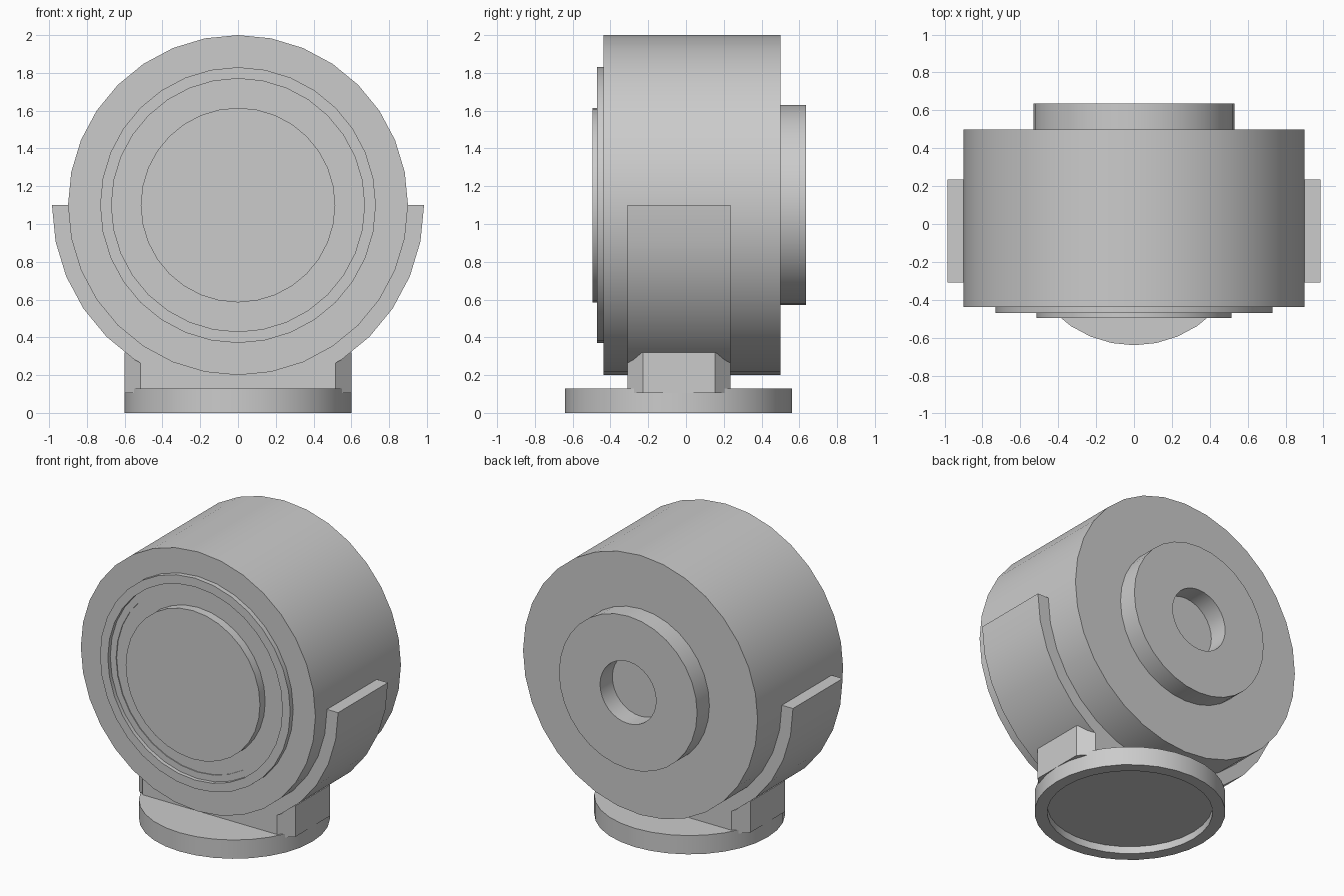
import bpy
import bmesh
from math import cos, sin, pi, radians
from mathutils import Matrix

cube = bpy.data.objects.get("Cube")
if cube:
    bpy.data.objects.remove(cube, do_unlink=True)

grey = bpy.data.materials.new("plain grey")
grey.use_nodes = True
grey.diffuse_color = (0.6, 0.6, 0.6, 1)
grey.node_tree.nodes["Principled BSDF"].inputs["Base Color"].default_value = (0.6, 0.6, 0.6, 1)

AXIS_Z = 1.1          # height of the housing axis
SEGMENTS = 32
TO_Y = Matrix.Translation((0, 0, AXIS_Z)) @ Matrix.Rotation(radians(-90), 4, "X")


def finish(name, bm, matrix=None):
    """Turn a bmesh into a shaded, coloured object."""
    if matrix:
        bm.transform(matrix)
    bmesh.ops.recalc_face_normals(bm, faces=bm.faces)
    mesh = bpy.data.meshes.new(name)
    bm.to_mesh(mesh)
    bm.free()
    mesh.materials.append(grey)
    obj = bpy.data.objects.new(name, mesh)
    bpy.context.collection.objects.link(obj)
    bpy.ops.object.select_all(action="DESELECT")
    obj.select_set(True)
    bpy.context.view_layer.objects.active = obj
    bpy.ops.object.shade_smooth_by_angle(angle=radians(30))
    return obj


def lathe(name, profile, matrix):
    """Spin (radius, height) points; ends on the axis become caps."""
    bm = bmesh.new()
    rings = []
    for r, h in profile:
        if r == 0:
            rings.append([bm.verts.new((0, 0, h))] * SEGMENTS)
        else:
            rings.append([bm.verts.new((r * cos(2 * pi * i / SEGMENTS),
                                        r * sin(2 * pi * i / SEGMENTS), h))
                          for i in range(SEGMENTS)])
    for a, b in zip(rings, rings[1:]):
        for i in range(SEGMENTS):
            j = (i + 1) % SEGMENTS
            bm.faces.new(list(dict.fromkeys((a[i], a[j], b[j], b[i]))))
    return finish(name, bm, matrix)


def prism(name, outline, depth, matrix):
    """Extrude a flat outline along its normal."""
    bm = bmesh.new()
    face = bm.faces.new([bm.verts.new((x, y, 0)) for x, y in outline])
    new = bmesh.ops.extrude_face_region(bm, geom=[face])["geom"]
    bmesh.ops.translate(bm, vec=(0, 0, depth),
                        verts=[v for v in new if isinstance(v, bmesh.types.BMVert)])
    return finish(name, bm, matrix)


# Round housing with a raised front rim and shallow inner ledge
FRONT = -0.437
lathe("housing", [(0, FRONT), (0.625, FRONT), (0.625, FRONT - 0.006), (0.67, FRONT - 0.006),
                  (0.67, -0.47), (0.73, -0.47), (0.73, FRONT), (0.9, FRONT),
                  (0.9, 0.5), (0, 0.5)], TO_Y)
lathe("front_disc", [(0, -0.495), (0.515, -0.495), (0.515, FRONT), (0, FRONT)], TO_Y)

# Rear boss with a round socket
lathe("rear_boss", [(0.215, 0.5), (0.215, 0.635), (0.53, 0.635), (0.53, 0.5)], TO_Y)

# Round base, hollowed underneath
lathe("base", [(0, 0.05), (0.52, 0.05), (0.52, 0), (0.6, 0), (0.6, 0.13), (0, 0.13)],
      Matrix.Translation((0, -0.04, 0)))

# Half-ring cradle under the housing
half = SEGMENTS // 2
arc = [(cos(pi * i / half), -sin(pi * i / half)) for i in range(half + 1)]
outline = [(0.985 * x, 0.985 * y) for x, y in arc] + [(0.895 * x, 0.895 * y) for x, y in reversed(arc)]
prism("cradle", outline, 0.545,
      Matrix.Translation((0, 0.235, AXIS_Z)) @ Matrix.Rotation(radians(90), 4, "X"))

# Foot block with chamfered corners joining cradle and base
corner = [(0.515, 0.2725), (0.6, 0.19)]
foot = (corner + [(x, -y) for x, y in reversed(corner)] +
        [(-x, -y) for x, y in corner] + [(-x, y) for x, y in reversed(corner)])
prism("foot_block", foot, 0.215, Matrix.Translation((0, -0.0375, 0.105)))
